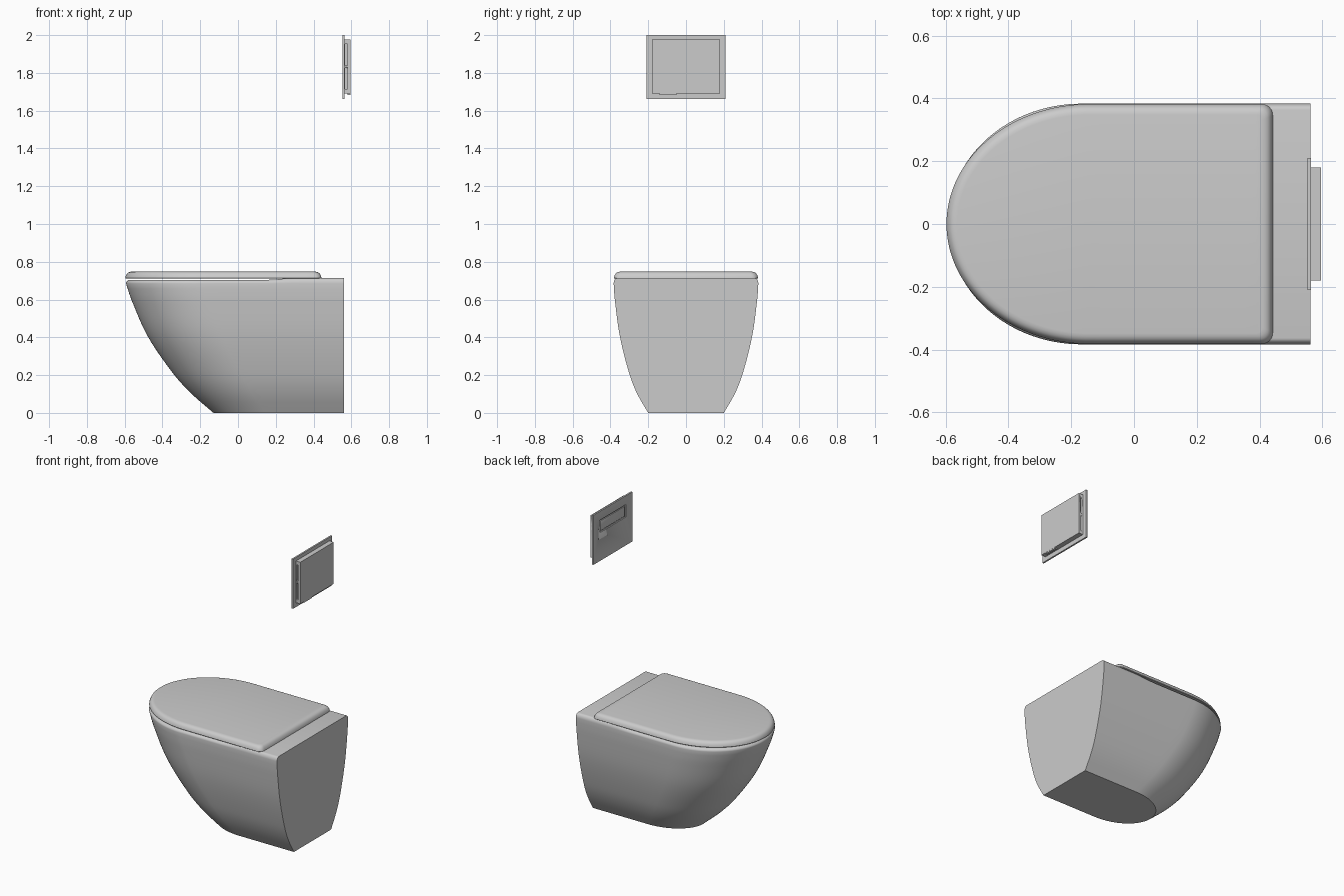
import bpy, bmesh, math

if "Cube" in bpy.data.objects:
    bpy.data.objects.remove(bpy.data.objects["Cube"])


def finish(name, bm, angle=35):
    bmesh.ops.recalc_face_normals(bm, faces=bm.faces)
    mesh = bpy.data.meshes.new(name)
    bm.to_mesh(mesh)
    bm.free()
    ob = bpy.data.objects.new(name, mesh)
    bpy.context.collection.objects.link(ob)
    bpy.ops.object.select_all(action='DESELECT')
    ob.select_set(True)
    bpy.context.view_layer.objects.active = ob
    bpy.ops.object.shade_smooth_by_angle(angle=math.radians(angle))
    return ob


def outline(front, half, arc, back, corner=0.0, n_arc=40, n_side=14):
    """D-shaped outline: round nose at -x, straight sides, optional round back corners."""
    pts = []
    if corner:
        for i in range(6):
            a = math.pi / 2 * i / 6
            pts.append((back - corner + corner * math.cos(a), half - corner + corner * math.sin(a)))
    start, nose = back - corner, front + arc
    for i in range(n_side):
        pts.append((start + (nose - start) * i / n_side, half))
    for i in range(n_arc):
        a = math.pi / 2 * (i + 0.5) / (n_arc + 0.5)
        pts.append((nose - arc * math.sin(a), half * math.cos(a)))
    return pts + [(x, -y) for x, y in reversed(pts)]


def loft(name, rings):
    """Skin a stack of symmetric rings; caps are strips across the middle."""
    bm = bmesh.new()
    rows = [[bm.verts.new(p) for p in ring] for ring in rings]
    n = len(rows[0])
    for lo, hi in zip(rows, rows[1:]):
        for i in range(n):
            j = (i + 1) % n
            bm.faces.new((lo[i], lo[j], hi[j], hi[i]))
    for row in (rows[0], rows[-1]):
        for i in range(n // 2 - 1):
            bm.faces.new((row[i], row[i + 1], row[n - 2 - i], row[n - 1 - i]))
    return finish(name, bm)


def interp(keys, z):
    """Smooth Catmull-style interpolation of (z, values...) rows."""
    k = max(i for i in range(len(keys) - 1) if keys[i][0] <= z + 1e-9)
    p1, p2 = keys[k], keys[k + 1]
    p0, p3 = keys[max(k - 1, 0)], keys[min(k + 2, len(keys) - 1)]
    h = p2[0] - p1[0]
    t = (z - p1[0]) / h
    out = []
    for c in range(1, len(p1)):
        m1 = (p2[c] - p0[c]) / (p2[0] - p0[0]) * h
        m2 = (p3[c] - p1[c]) / (p3[0] - p1[0]) * h
        out.append((2*t**3 - 3*t**2 + 1) * p1[c] + (t**3 - 2*t**2 + t) * m1
                   + (3*t**2 - 2*t**3) * p2[c] + (t**3 - t**2) * m2)
    return out


def box(name, x0, x1, y0, y1, z0, z1, bevel=0.0):
    bm = bmesh.new()
    bmesh.ops.create_cube(bm, size=1)
    for v in bm.verts:
        v.co = ((x0 + x1) / 2 + v.co.x * (x1 - x0), (y0 + y1) / 2 + v.co.y * (y1 - y0),
                (z0 + z1) / 2 + v.co.z * (z1 - z0))
    if bevel:
        bmesh.ops.bevel(bm, geom=bm.edges[:], offset=bevel, segments=2, affect='EDGES', profile=0.5)
    return finish(name, bm)


def cut(target, cutter):
    cutter.hide_render = True
    mod = target.modifiers.new("cut", 'BOOLEAN')
    mod.operation, mod.solver, mod.object = 'DIFFERENCE', 'EXACT', cutter
    bpy.context.view_layer.objects.active = target
    bpy.ops.object.modifier_apply(modifier=mod.name)
    bpy.data.objects.remove(cutter)


# bowl: rows are height, nose x, half width, nose length
BACK = 0.562
keys = [(0.0, -0.13, 0.200, 0.28), (0.1, -0.245, 0.258, 0.33), (0.2, -0.337, 0.298, 0.365),
        (0.4, -0.475, 0.349, 0.40), (0.6, -0.565, 0.377, 0.42), (0.685, -0.593, 0.383, 0.425)]
rings = []
for i in range(25):
    z = 0.685 * i / 24
    f, h, a = interp(keys, z)
    rings.append([(x, y, z) for x, y in outline(f, h, a, BACK)])
# rounded rim, rising a little into the rear ledge
for i in range(1, 7):
    ang = math.pi / 2 * i / 6
    d, up = 0.02 * (1 - math.cos(ang)), math.sin(ang)
    ring = []
    for x, y in outline(-0.593 + d, 0.383 - d, 0.425 - d, BACK):
        t = min(max((x - 0.15) / 0.15, 0), 1)
        ring.append((x, y, 0.685 + up * (0.019 + 0.010 * t * t * (3 - 2 * t))))
    rings.append(ring)
loft("bowl", rings)

# closed lid
lid_steps = [(0.711, 0.004), (0.714, 0.0), (0.720, 0.001), (0.730, 0.005), (0.738, 0.010),
             (0.743, 0.016), (0.7465, 0.024), (0.748, 0.034)]
loft("lid", [[(x, y, z) for x, y in outline(-0.597 + d, 0.382 - d, 0.455 - d, 0.442 - d, 0.036 - d * 0.5)]
             for z, d in lid_steps])

# wall flush plate with framed button recess on its face
plate = box("flush_plate", 0.552, 0.563, -0.21, 0.21, 1.662, 2.0)
cut(plate, box("cutter", 0.54, 0.559, -0.14, 0.14, 1.855, 1.94))
box("flush_button", 0.554, 0.561, -0.13, 0.13, 1.864, 1.931, 0.001)

# housing behind the plate, with a pair of slots in each side
housing = box("flush_housing", 0.562, 0.596, -0.18, 0.18, 1.692, 1.976)
for side in (-1, 1):
    for z0, z1 in ((1.715, 1.825), (1.84, 1.952)):
        ys = sorted((side * 0.165, side * 0.2))
        cut(housing, box("cutter", 0.566, 0.579, ys[0], ys[1], z0, z1))
box("housing_tab", 0.58, 0.595, -0.14, -0.05, 1.684, 1.70)
